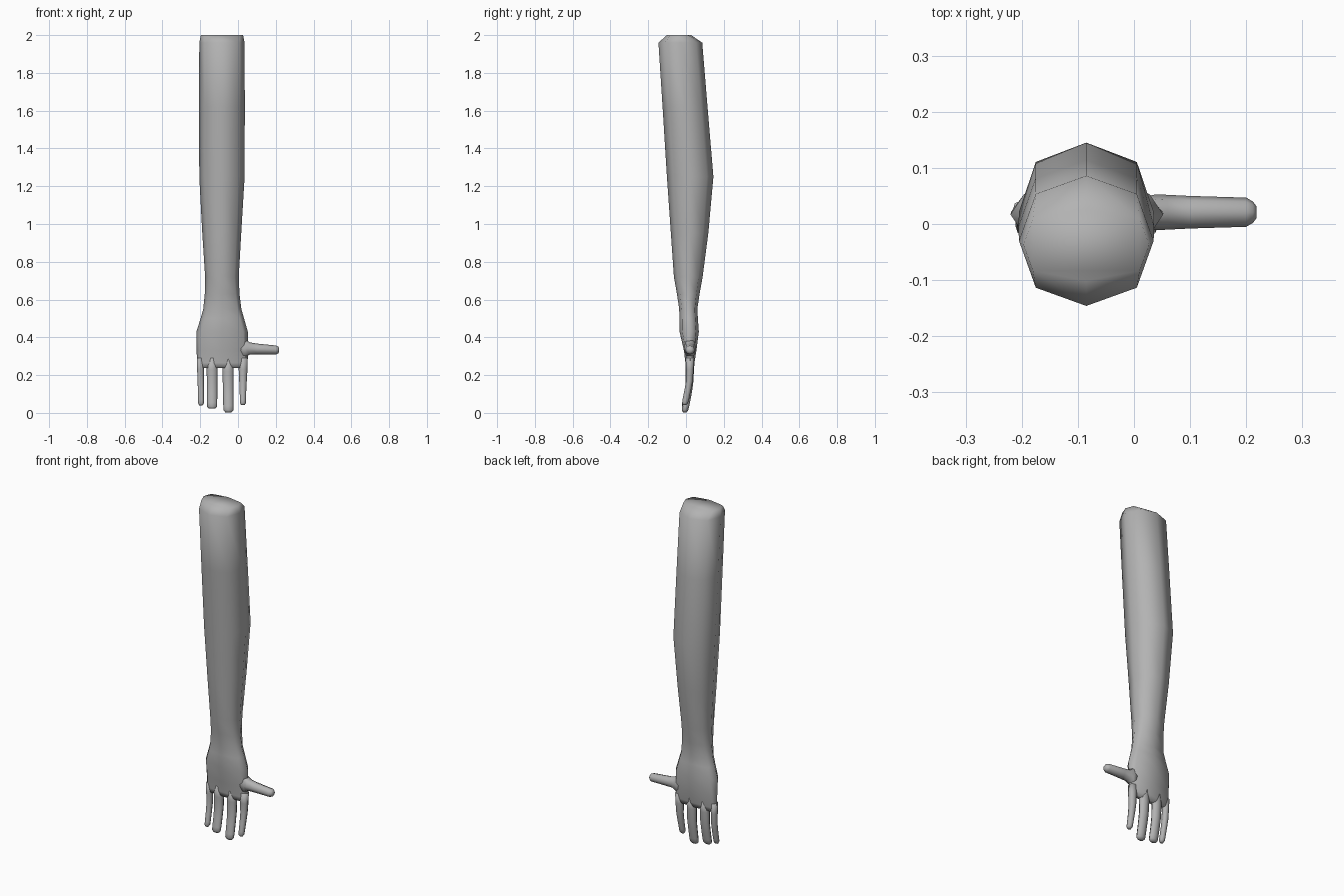
import bpy, bmesh, math
from mathutils import Vector

if "Cube" in bpy.data.objects:
    bpy.data.objects.remove(bpy.data.objects["Cube"])

skin = bpy.data.materials.new("plain grey")
skin.diffuse_color = (0.45, 0.45, 0.45, 1)
skin.use_nodes = True
skin.node_tree.nodes["Principled BSDF"].inputs["Base Color"].default_value = skin.diffuse_color


def loft(name, rings):
    """Bridge a list of equal-length point rings, cap both ends."""
    bm = bmesh.new()
    loops = [[bm.verts.new(p) for p in ring] for ring in rings]
    n = len(loops[0])
    for a, b in zip(loops, loops[1:]):
        for i in range(n):
            j = (i + 1) % n
            bm.faces.new((a[i], a[j], b[j], b[i]))
    bm.faces.new(loops[0])
    bm.faces.new(loops[-1])
    bmesh.ops.recalc_face_normals(bm, faces=bm.faces)
    for f in bm.faces:
        f.smooth = True
    me = bpy.data.meshes.new(name)
    bm.to_mesh(me)
    bm.free()
    me.materials.append(skin)
    ob = bpy.data.objects.new(name, me)
    bpy.context.collection.objects.link(ob)
    return ob


def oct_ring(z, cx, cy, hw, hd, k=0.75):
    """Eight-sided level ring; k sets how far out the diagonal corners sit."""
    unit = [(0, -1), (k, -.72), (1, 0), (k, .72), (0, 1), (-k, .72), (-1, 0), (-k, -.72)]
    return [(cx + hw * u, cy + hd * v, z) for u, v in unit]


# arm, wrist and palm in one sleeve: z, centre x, centre y, half width, half depth, corner
arm = [(2.0, -.085, -.037, .112, .064, .85), (1.96, -.085, -.03, .12, .116, .75),
       (1.62, -.085, -.005, .121, .119, .75), (1.25, -.085, .022, .12, .123, .75),
       (.95, -.086, .019, .103, .099, .75), (.72, -.085, .012, .089, .076, .75),
       (.63, -.084, .012, .092, .06, .77), (.55, -.083, .012, .101, .048, .8),
       (.50, -.083, .014, .115, .049, .81), (.43, -.084, .017, .136, .051, .82),
       (.33, -.083, .022, .136, .033, .85), (.265, -.083, .021, .134, .024, .88),
       (.238, -.083, .020, .131, .018, .9)]
loft("arm_and_palm", [oct_ring(*r) for r in arm])


# fingers bend gently forward towards the tip
def finger(name, x0, x1, hw0, hw1, tip, hd):
    path = [(.29, .021, 1.15, 0), (.22, .020, 1, .1), (.15, .018, .9, .5),
            (.09, .009, .87, .8), (.035, -.001, .85, 1), (.012, -.005, .78, 1), (0, -.007, .45, 1)]
    rings = []
    for z, y, d, t in path:
        zz = tip + z * (.29 - tip) / .29
        w = hw0 + (hw1 - hw0) * t
        if z == 0:
            w *= .6
        rings.append(oct_ring(zz, x0 + (x1 - x0) * t, y, w, hd * d))
    loft(name, rings)


finger("little_finger", -.199, -.196, .018, .015, .04, .019)
finger("ring_finger", -.137, -.137, .029, .027, .022, .022)
finger("middle_finger", -.053, -.051, .030, .027, .003, .022)
finger("index_finger", .027, .026, .024, .016, .042, .020)

# thumb sticks straight out sideways, flared where it meets the palm
thumb = [(.01, .342, .06, .026), (.04, .342, .05, .032), (.06, .341, .033, .031),
         (.1, .338, .029, .029), (.2, .333, .024, .026), (.212, .333, .019, .019),
         (.218, .333, .011, .011)]
loft("thumb", [[(x, .021 + ry * math.cos(a * math.pi / 4), z + rz * math.sin(a * math.pi / 4))
                for a in range(8)] for x, z, rz, ry in thumb])
